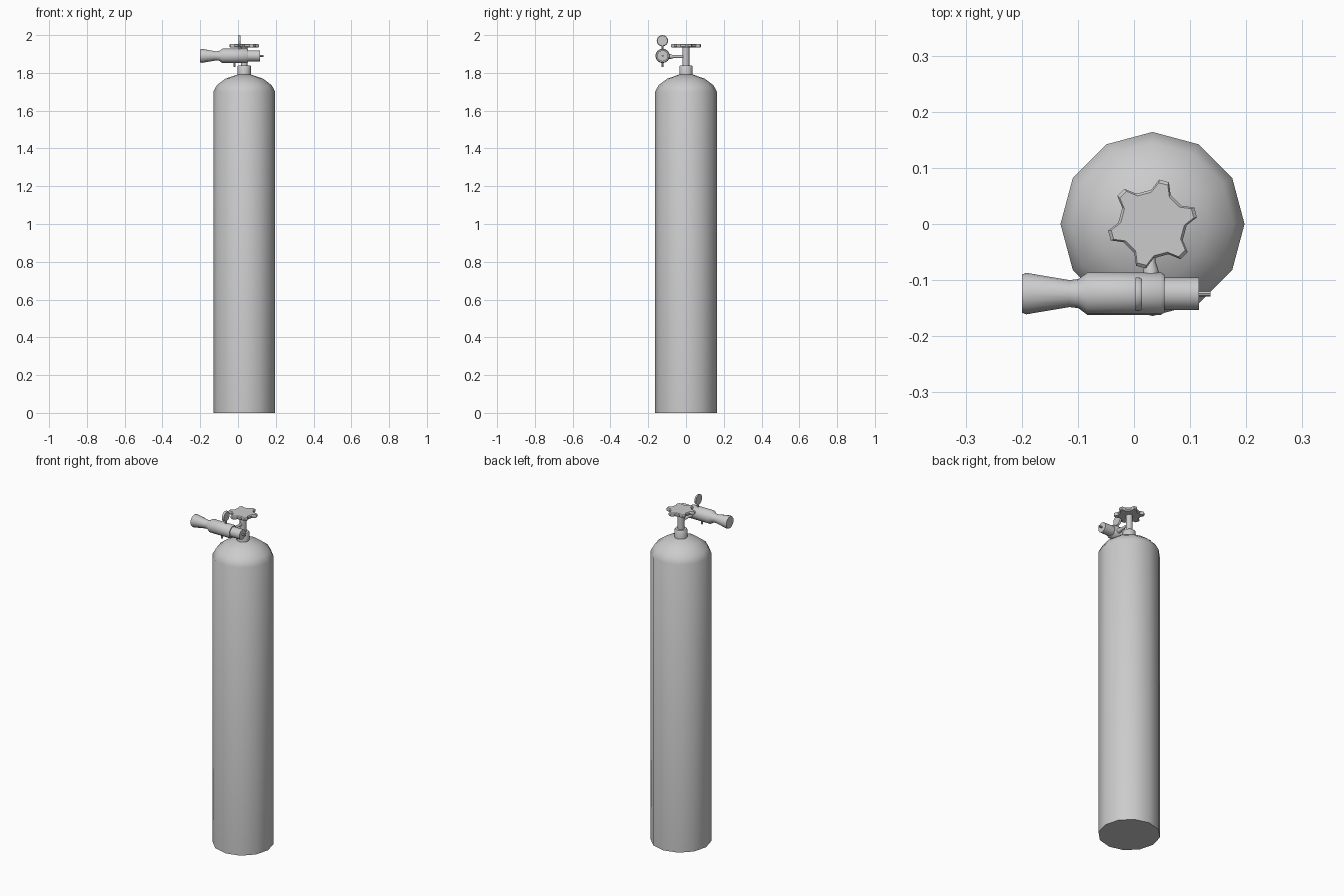
import bpy, bmesh
from math import sin, cos, pi, radians
from mathutils import Matrix, Vector

if "Cube" in bpy.data.objects:
    bpy.data.objects.remove(bpy.data.objects["Cube"])

CX = 0.033                      # tank axis
RY, RZ = -0.124, 1.89           # regulator axis


def finish(name, bm, angle=40):
    bmesh.ops.recalc_face_normals(bm, faces=bm.faces)
    me = bpy.data.meshes.new(name)
    bm.to_mesh(me)
    bm.free()
    ob = bpy.data.objects.new(name, me)
    bpy.context.collection.objects.link(ob)
    bpy.ops.object.select_all(action='DESELECT')
    ob.select_set(True)
    bpy.context.view_layer.objects.active = ob
    bpy.ops.object.shade_smooth_by_angle(angle=radians(angle))
    return ob


def loft(name, rings, angle=40):
    """Skin a list of point rings and cap both ends."""
    bm = bmesh.new()
    loops = [[bm.verts.new(p) for p in r] for r in rings]
    n = len(loops[0])
    for a, b in zip(loops, loops[1:]):
        for i in range(n):
            j = (i + 1) % n
            bm.faces.new((a[i], a[j], b[j], b[i]))
    bm.faces.new(loops[0][::-1])
    bm.faces.new(loops[-1])
    return finish(name, bm, angle)


def lathe(name, profile, sides, origin=(0, 0, 0), axis='Z', angle=40):
    """Revolve (radius, distance) pairs about an axis through origin."""
    rot = {'Z': Matrix.Identity(3),
           'X': Matrix.Rotation(pi / 2, 3, 'Y'),
           'Y': Matrix.Rotation(-pi / 2, 3, 'X')}[axis]
    o = Vector(origin)
    rings = [[o + rot @ Vector((r * cos(2 * pi * i / sides),
                                r * sin(2 * pi * i / sides), d))
              for i in range(sides)] for r, d in profile]
    return loft(name, rings, angle)


# Tank with domed shoulder
lathe('tank', [(0.164, 0), (0.164, 1.70), (0.145, 1.735), (0.10, 1.769),
               (0.034, 1.792)], 12, (CX, 0, 0))

# Valve neck and stem
lathe('valve_neck', [(0.035, 1.785), (0.035, 1.835), (0.031, 1.84)], 12, (CX, 0, 0))
lathe('valve_stem', [(0.018, 1.835), (0.018, 1.94)], 12, (CX, 0, 0))

# Six-lobed hand wheel
outline = []
for k in range(6):
    for da, r in ((-17, 0.061), (-6.5, 0.080), (6.5, 0.080), (17, 0.061)):
        outline.append((radians(15 + 60 * k + da), r))
rings = [[(CX + r * s * cos(a), r * s * sin(a), z) for a, r in outline]
         for s, z in ((0.93, 1.934), (1, 1.939), (1, 1.949), (0.93, 1.954))]
loft('hand_wheel', rings, 20)

# Pipe joining the valve stem to the regulator
lathe('connector_pipe', [(0.015, -0.095), (0.013, -0.080), (0.008, -0.066),
                         (0.008, -0.01)], 10, (0.03, 0, 1.886), 'Y')

# Regulator body with flared left end and stepped right end
lathe('regulator_body', [(0.034, -0.200), (0.037, -0.192), (0.024, -0.115),
                         (0.026, -0.099), (0.038, -0.083), (0.038, 0.048),
                         (0.034, 0.054), (0.029, 0.054), (0.029, 0.116)],
      16, (0, RY, RZ), 'X')
lathe('outlet_pin', [(0.005, 0.11), (0.005, 0.136)], 8, (0, RY, RZ), 'X')

# Pressure gauge standing on the body
lathe('gauge_dial', [(0.030, 0.003), (0.030, 0.009), (0.027, 0.014)],
      16, (0, RY - 0.001, 1.970), 'X')
lathe('gauge_stem', [(0.005, 1.92), (0.005, 1.945)], 8, (0.008, RY, 0))

# Small bleed pin under the body
lathe('bleed_pin', [(0.005, 1.832), (0.005, 1.86)], 8, (-0.018, RY, 0))
